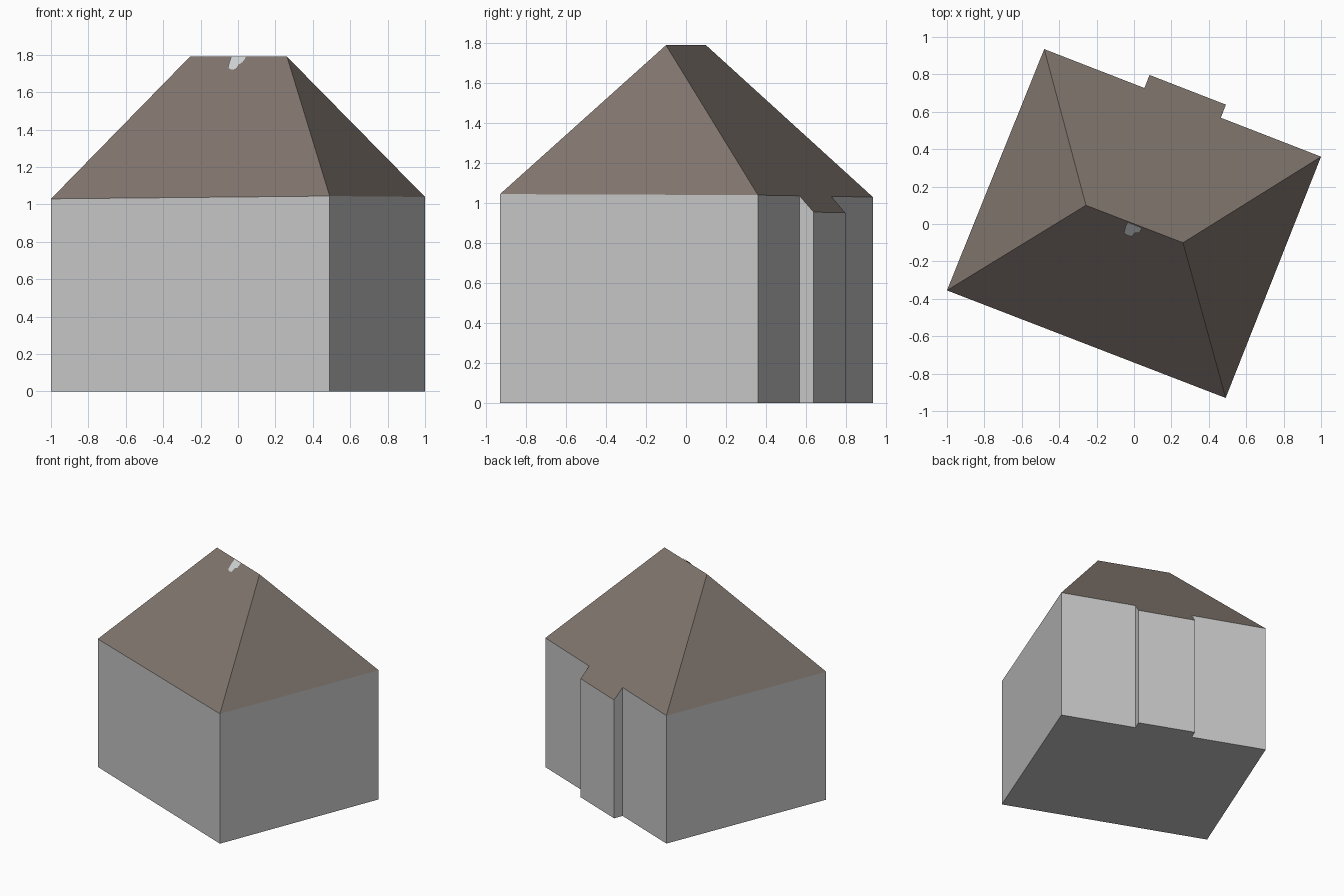
import bpy
from mathutils import Vector

if "Cube" in bpy.data.objects:
    bpy.data.objects.remove(bpy.data.objects["Cube"])


def material(name, rgb):
    m = bpy.data.materials.new(name)
    m.diffuse_color = (*rgb, 1)
    m.use_nodes = True
    m.node_tree.nodes["Principled BSDF"].inputs["Base Color"].default_value = m.diffuse_color
    return m


wall_grey = material("wall_grey", (0.56, 0.56, 0.56))
roof_brown = material("roof_brown", (0.216, 0.178, 0.153))
patch_grey = material("pale_patch", (0.62, 0.65, 0.66))


def make(name, verts, faces, mat):
    me = bpy.data.meshes.new(name)
    me.from_pydata([tuple(v) for v in verts], [], faces)
    me.materials.append(mat)
    ob = bpy.data.objects.new(name, me)
    bpy.context.collection.objects.link(ob)
    return ob


# Eave corners and ridge ends of the turned house
A = Vector((-1.0, -0.355, 1.03))    # front left
B = Vector((0.49, -0.93, 1.045))    # front right
C = Vector((1.0, 0.36, 1.04))       # back right
D = Vector((-0.48, 0.935, 1.03))    # back left
R1 = Vector((-0.257, 0.10, 1.79))
R2 = Vector((0.262, -0.10, 1.79))


def plane_z(x, y, p, n):
    return p.z - (n.x * (x - p.x) + n.y * (y - p.y)) / n.z


# Shallow bay on the back wall, its top following the back roof slope
back_n = (C - D).cross(R1 - D)
bay = []
for t, out in ((0.638, 0), (0.638, 0.075), (0.362, 0.075), (0.362, 0)):
    p = D.lerp(C, t)
    d = Vector((C.y - D.y, D.x - C.x, 0)).normalized() * -out
    x, y = p.x + d.x, p.y + d.y
    bay.append(Vector((x, y, plane_z(x, y, D, back_n))))

# Walls and floor
outline = [A, B, C] + bay + [D]
n = len(outline)
base = [Vector((p.x, p.y, 0)) for p in outline]
sides = [(i, (i + 1) % n, n + (i + 1) % n, n + i) for i in range(n)]
make("walls", base + outline, sides + [tuple(reversed(range(n)))], wall_grey)

# Hipped roof: outline vertices 0..7, ridge ends 8 and 9
make("roof", outline + [R1, R2],
     [(0, 1, 9, 8), (1, 2, 9), (2, 3, 4, 5, 6, 7, 8, 9), (7, 0, 8)], roof_brown)

# Small pale patch lying on the front slope just below the ridge
front_n = (B - A).cross(R1 - A).normalized()
shape = [(-0.053, 1.725), (-0.035, 1.718), (-0.01, 1.722), (0.005, 1.747),
         (0.03, 1.758), (0.043, 1.788), (-0.035, 1.788), (-0.045, 1.76)]
patch = []
for x, z in shape:
    y = R1.y - (front_n.x * (x - R1.x) + front_n.z * (z - R1.z)) / front_n.y
    patch.append(Vector((x, y, z)) + front_n * 0.004)
make("roof_patch", patch, [tuple(range(len(patch)))], patch_grey)
